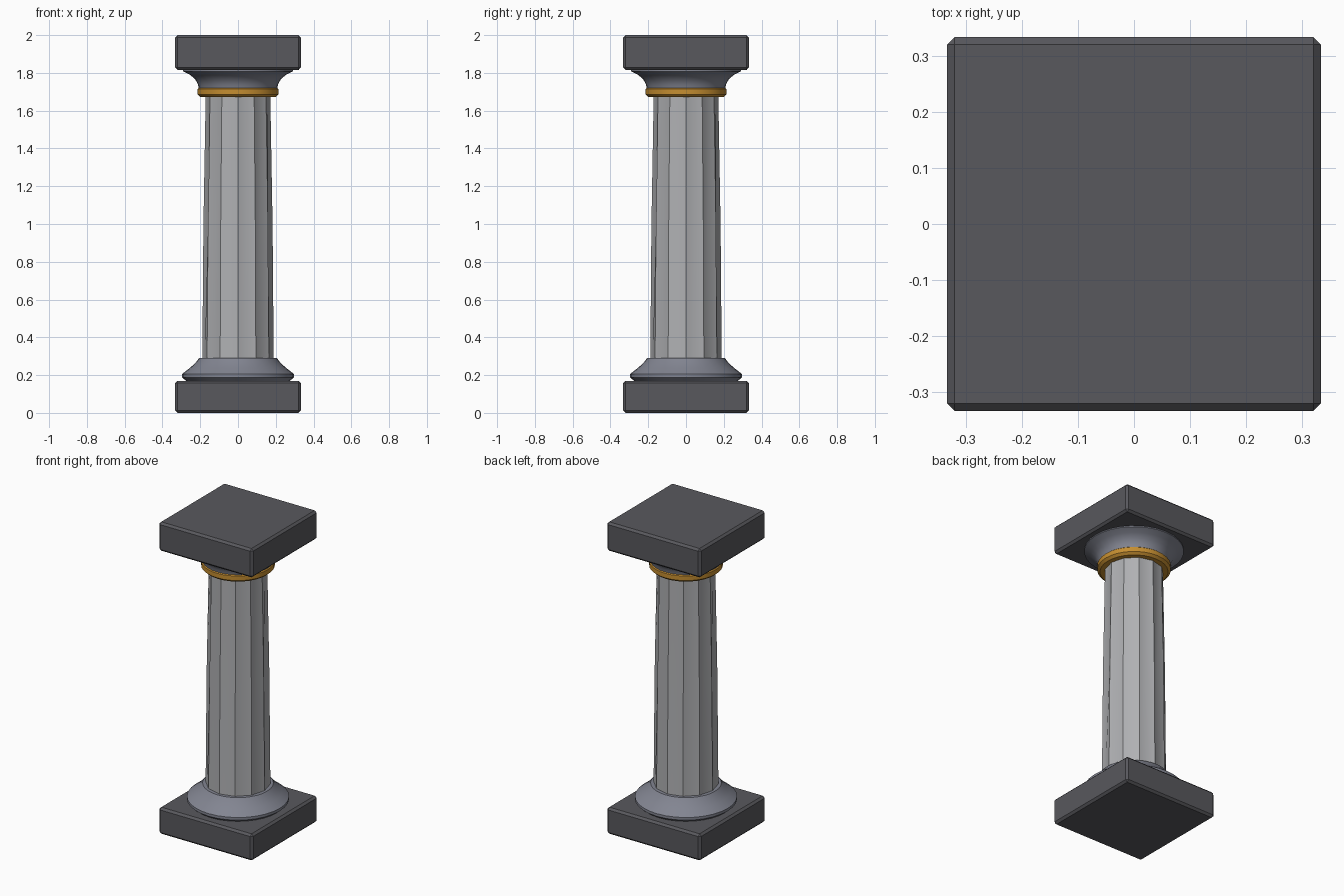
import bpy, bmesh, math

if "Cube" in bpy.data.objects:
    bpy.data.objects.remove(bpy.data.objects["Cube"])


def material(name, rgb):
    m = bpy.data.materials.new(name)
    m.diffuse_color = (*rgb, 1)
    m.use_nodes = True
    m.node_tree.nodes["Principled BSDF"].inputs["Base Color"].default_value = m.diffuse_color
    return m


DARK = material("dark stone", (0.098, 0.098, 0.110))
MID = material("blue grey stone", (0.225, 0.235, 0.285))
LIGHT = material("light stone", (0.43, 0.435, 0.45))
GOLD = material("gold", (0.56, 0.27, 0.03))


def finish(bm, name, mat, angle=None):
    bmesh.ops.recalc_face_normals(bm, faces=bm.faces[:])
    me = bpy.data.meshes.new(name)
    bm.to_mesh(me)
    bm.free()
    me.materials.append(mat)
    ob = bpy.data.objects.new(name, me)
    bpy.context.collection.objects.link(ob)
    if angle:
        bpy.ops.object.select_all(action='DESELECT')
        ob.select_set(True)
        bpy.context.view_layer.objects.active = ob
        bpy.ops.object.shade_smooth_by_angle(angle=math.radians(angle))
    return ob


def slab(name, z0, z1, half=0.333, bevel=0.013):
    bm = bmesh.new()
    bmesh.ops.create_cube(bm, size=1)
    for v in bm.verts:
        v.co = (v.co.x * 2 * half, v.co.y * 2 * half, z0 + (v.co.z + 0.5) * (z1 - z0))
    bmesh.ops.bevel(bm, geom=bm.edges[:], offset=bevel, segments=1, affect='EDGES')
    finish(bm, name, DARK)


def stack(name, rings, sides, mat, angle):
    """Closed solid from rings (z, function of vertex index -> radius)."""
    bm = bmesh.new()
    loops = []
    for z, radius in rings:
        loops.append([bm.verts.new((radius(i) * math.cos(math.tau * i / sides),
                                    radius(i) * math.sin(math.tau * i / sides), z))
                      for i in range(sides)])
    for a, b in zip(loops, loops[1:]):
        for i in range(sides):
            j = (i + 1) % sides
            bm.faces.new((a[i], a[j], b[j], b[i]))
    bm.faces.new(loops[0][::-1])
    bm.faces.new(loops[-1])
    finish(bm, name, mat, angle)


def lathe(name, profile, mat, sides=32):
    stack(name, [(z, lambda i, r=r: r) for r, z in profile], sides, mat, 30)


# Square slabs at foot and head
slab("plinth", 0.0, 0.17)
slab("abacus", 1.815, 2.0)

# Round mouldings
lathe("base_moulding", [(0.272, 0.168), (0.297, 0.188), (0.297, 0.205),
                        (0.255, 0.238), (0.225, 0.265), (0.206, 0.29)], MID)
lathe("neck_ring", [(0.198, 1.672), (0.214, 1.686), (0.214, 1.715), (0.206, 1.722)], GOLD)
lathe("capital_flare", [(0.208, 1.718), (0.212, 1.74), (0.228, 1.768),
                        (0.255, 1.79), (0.29, 1.808), (0.29, 1.816)], MID)

# Tapered twelve-sided shaft, its faces hollowed at mid height
flat = math.cos(math.pi / 12)


def fluted(ridge, valley):
    return lambda i: valley if i % 2 else ridge


stack("shaft", [(0.28, fluted(0.189, 0.189 * flat)),
                (1.0, fluted(0.183, 0.163)),
                (1.68, fluted(0.171, 0.171 * flat))], 24, LIGHT, 25)
